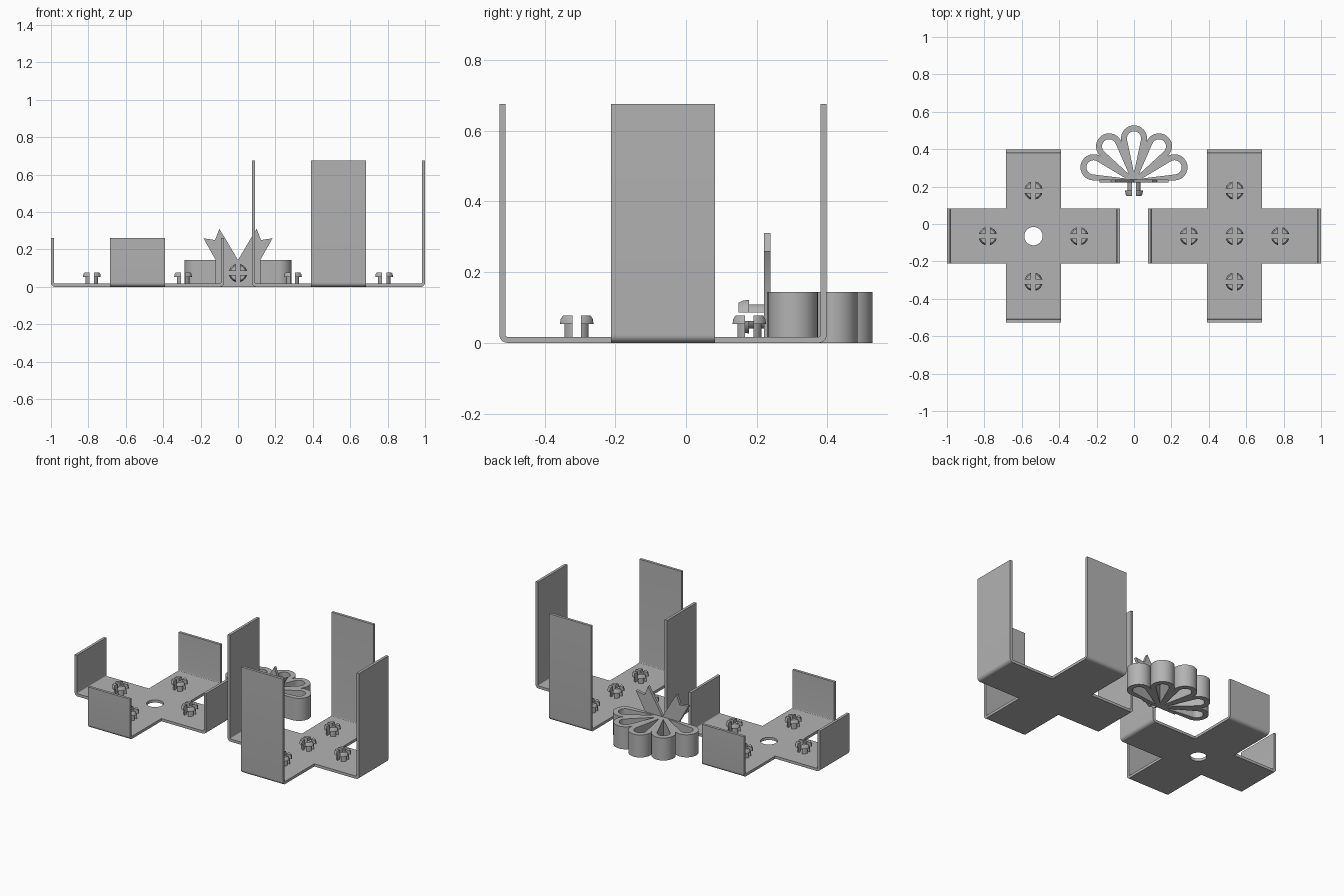
import bpy, bmesh, math
from mathutils import Matrix, Vector

if "Cube" in bpy.data.objects:
    bpy.data.objects.remove(bpy.data.objects["Cube"])

grey = bpy.data.materials.new("plain grey")
grey.diffuse_color = (0.45, 0.45, 0.45, 1)
grey.use_nodes = True
grey.node_tree.nodes["Principled BSDF"].inputs["Base Color"].default_value = grey.diffuse_color

T = 0.017            # sheet thickness
HALF = 0.4625        # half span of a bracket
ARM = 0.147          # half width of an arm
R_OUT = 0.022        # outside bend radius
CY = -0.065          # bracket centre in y


def finish(ob):
    ob.data.materials.clear()
    ob.data.materials.append(grey)
    bpy.ops.object.select_all(action='DESELECT')
    ob.select_set(True)
    bpy.context.view_layer.objects.active = ob
    bpy.ops.object.shade_smooth_by_angle(angle=math.radians(35))


def from_bmesh(name, bm, matrix=Matrix()):
    bmesh.ops.recalc_face_normals(bm, faces=bm.faces)
    me = bpy.data.meshes.new(name)
    bm.to_mesh(me)
    bm.free()
    ob = bpy.data.objects.new(name, me)
    bpy.context.collection.objects.link(ob)
    ob.matrix_world = matrix
    finish(ob)
    return ob


def slab(name, loops, depth, matrix):
    """Flat outline with holes, thickened from 0 to depth."""
    cu = bpy.data.curves.new(name, 'CURVE')
    cu.dimensions = '2D'
    cu.fill_mode = 'BOTH'
    cu.extrude = depth / 2
    for pts in loops:
        sp = cu.splines.new('POLY')
        sp.points.add(len(pts) - 1)
        for p, (x, y) in zip(sp.points, pts):
            p.co = (x, y, 0, 1)
        sp.use_cyclic_u = True
    ob = bpy.data.objects.new(name, cu)
    bpy.context.collection.objects.link(ob)
    ob.matrix_world = matrix @ Matrix.Translation((0, 0, depth / 2))
    bpy.ops.object.select_all(action='DESELECT')
    ob.select_set(True)
    bpy.context.view_layer.objects.active = ob
    bpy.ops.object.convert(target='MESH')
    finish(bpy.context.object)


def arc(cx, cy, r, a0, a1, n):
    return [(cx + r * math.cos(math.radians(a0 + (a1 - a0) * i / n)),
             cy + r * math.sin(math.radians(a0 + (a1 - a0) * i / n)))
            for i in range(n + 1)]


def bent_wall(name, height, matrix):
    """Upright flange with its rounded bend."""
    c = HALF - R_OUT
    prof = arc(c, R_OUT, R_OUT, -90, 0, 8) + [(HALF, height), (HALF - T, height)]
    prof += arc(c, R_OUT, R_OUT - T, 0, -90, 8)
    bm = bmesh.new()
    a = [bm.verts.new((x, -ARM, z)) for x, z in prof]
    b = [bm.verts.new((x, ARM, z)) for x, z in prof]
    bm.faces.new(a)
    bm.faces.new(b)
    for i in range(len(prof) - 1):      # the joint with the base stays open
        bm.faces.new((a[i], a[i + 1], b[i + 1], b[i]))
    from_bmesh(name, bm, matrix)


def snap_peg(name, matrix):
    """Round snap peg split into four quarters by crossed slots."""
    s = 0.012
    rings = [(0.036, 0), (0.036, 0.036), (0.049, 0.036), (0.047, 0.050), (0.041, 0.060)]
    bm = bmesh.new()
    for q in range(4):
        rot = Matrix.Rotation(q * math.pi / 2, 3, 'Z')
        rows = []
        for r, z in rings:
            a = math.degrees(math.asin(s / r))
            pts = [(s, s)] + arc(0, 0, r, a, 90 - a, 8)
            rows.append([bm.verts.new(rot @ Vector((x, y, z))) for x, y in pts])
        for lo, hi in zip(rows, rows[1:]):
            n = len(lo)
            for i in range(n):
                j = (i + 1) % n
                bm.faces.new((lo[i], lo[j], hi[j], hi[i]))
        bm.faces.new(rows[0])
        bm.faces.new(rows[-1])
    bmesh.ops.remove_doubles(bm, verts=bm.verts, dist=1e-6)
    from_bmesh(name, bm, matrix)


def bracket(label, cx, height, centre_hole):
    place = Matrix.Translation((cx, CY, 0))
    e, w = HALF - R_OUT, ARM
    cross = [(e, -w), (e, w), (w, w), (w, e), (-w, e), (-w, w),
             (-e, w), (-e, -w), (-w, -w), (-w, -e), (w, -e), (w, -w)]
    loops = [cross]
    if centre_hole:
        loops.append(arc(0, 0, 0.049, 0, 360 * 39 / 40, 39))
    else:
        snap_peg(label + "_centre_peg", place @ Matrix.Translation((0, 0, T)))
    slab(label + "_base", loops, T, place)
    for k in range(4):
        turn = place @ Matrix.Rotation(k * math.pi / 2, 4, 'Z')
        bent_wall(f"{label}_wall_{k + 1}", height, turn)
        snap_peg(f"{label}_peg_{k + 1}", turn @ Matrix.Translation((0.244, 0, T))
                 @ Matrix.Rotation(-k * math.pi / 2, 4, 'Z'))


bracket("short_bracket", -0.5375, 0.26, True)
bracket("tall_bracket", 0.5375, 0.675, False)

# Fan of five looped petals
D, HALF_STEP, FY = 0.229, 17.75, 0.2285
tip_r = D * math.sin(math.radians(HALF_STEP))
outline, holes = [(0, 0)], []
for k in range(5):
    ang = 90 + (k - 2) * 2 * HALF_STEP
    cx, cy = D * math.cos(math.radians(ang)), D * math.sin(math.radians(ang))
    sweep = 90 + HALF_STEP
    pts = arc(cx, cy, tip_r, ang - sweep, ang + sweep, 24)
    outline += pts if k == 0 else pts[1:]
    r0, hr = 0.045, 0.038
    sweep = 90 + math.degrees(math.asin(hr / (D - r0)))
    holes.append([(r0 * cx / D, r0 * cy / D)] + arc(cx, cy, hr, ang - sweep, ang + sweep, 24))
slab("petal_fan", [outline] + holes, 0.143, Matrix.Translation((0, FY, 0)))

# Pointed leaves on the upright plate at the front of the fan
right = [(0.12, 0), (0.12, 0.145), (0.185, 0.26), (0.123, 0.25), (0.10, 0.31), (0.06, 0.245)]
leaf = right + [(0, 0.143)] + [(-x, z) for x, z in reversed(right)]
stand = Matrix.Rotation(math.pi / 2, 4, 'X')
slab("leaf_plate", [leaf], 0.018, Matrix.Translation((0, 0.239, 0)) @ stand)

# Sideways peg that joins the fan to a bracket
snap_peg("fan_peg", Matrix.Translation((0, 0.221, 0.074)) @ stand @ Matrix.Scale(1.2, 4, (0, 0, 1)))
